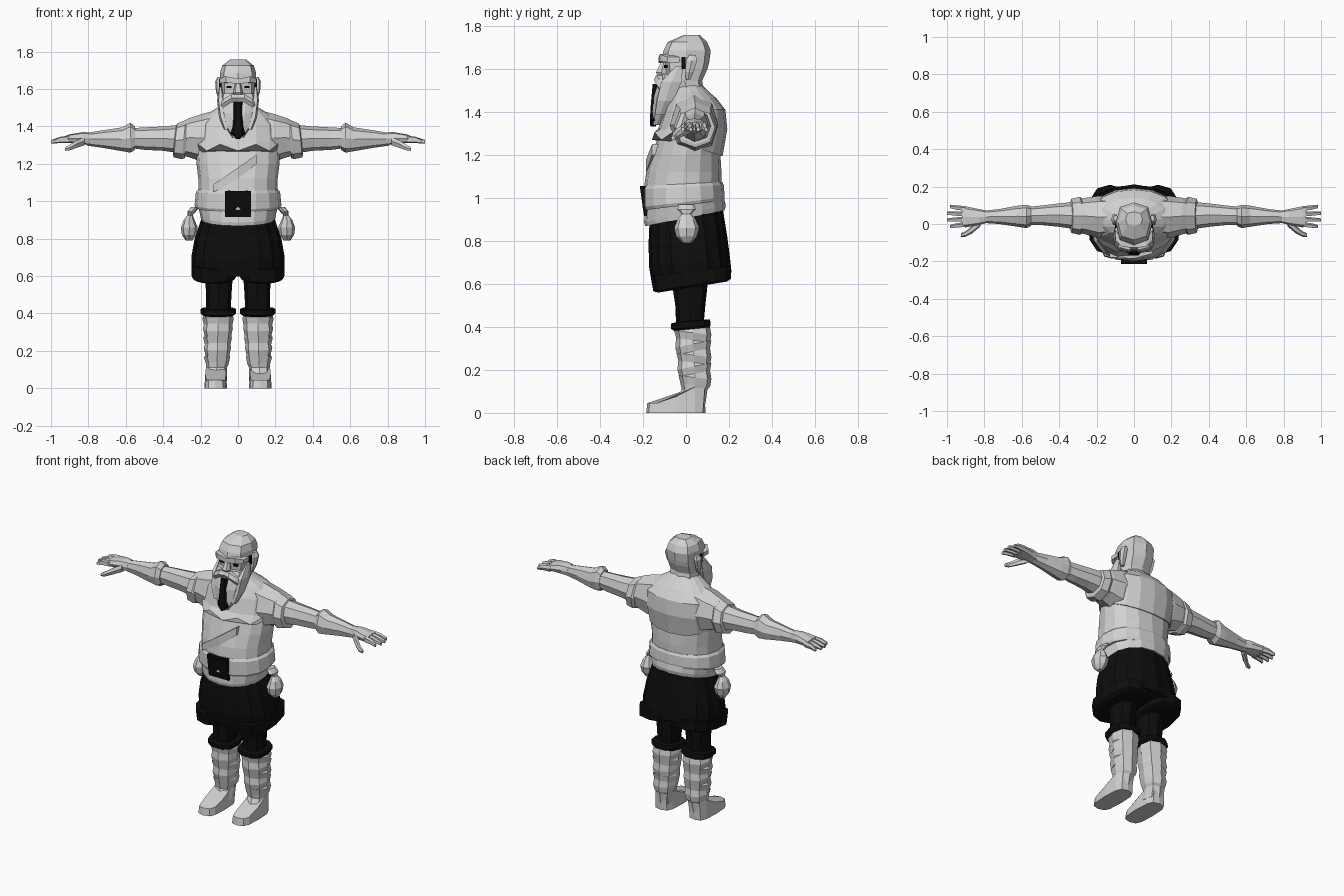
import bpy, bmesh, math
from mathutils import Vector


def material(name, value):
    m = bpy.data.materials.new(name)
    m.diffuse_color = (value, value, value, 1)
    return m


GREY = material("light_grey", 0.64)
BLACK = material("black", 0.004)


def loft(name, rings, mat=GREY, n=8, axis='z', p=0.8, turn=0.0, mirror=False, warp=None):
    """Skin rings (t, a0, a1, b0, b1[, tilt]) stacked along z (a=x, b=y) or x (a=y, b=z)."""
    unit = []
    for i in range(n):
        t = turn + 2 * math.pi * i / n
        c, s = math.cos(t), math.sin(t)
        unit.append((math.copysign(abs(c) ** p, c) if abs(c) > 1e-6 else 0,
                     math.copysign(abs(s) ** p, s) if abs(s) > 1e-6 else 0))
    mu, mv = max(abs(u) for u, v in unit), max(abs(v) for u, v in unit)
    bm = bmesh.new()
    loops = []
    for k, (t, a0, a1, b0, b1, *tilt) in enumerate(rings):
        loop = []
        for i, (u, v) in enumerate(unit):
            a = (a0 + a1) / 2 + u / mu * (a1 - a0) / 2
            b = (b0 + b1) / 2 + v / mv * (b1 - b0) / 2
            h = t + (tilt[0] * (b - (b0 + b1) / 2) if tilt else 0)
            co = Vector((a, b, h) if axis == 'z' else (h, a, b))
            if warp:
                co = warp(co, k, i)
            loop.append(bm.verts.new(co))
        loops.append(loop)
    for lo, hi in zip(loops, loops[1:]):
        for i in range(n):
            j = (i + 1) % n
            bm.faces.new((lo[i], lo[j], hi[j], hi[i]))
    bm.faces.new(loops[0][::-1])
    bm.faces.new(loops[-1])
    bmesh.ops.recalc_face_normals(bm, faces=bm.faces)
    me = bpy.data.meshes.new(name)
    bm.to_mesh(me)
    bm.free()
    me.materials.append(mat)
    ob = bpy.data.objects.new(name, me)
    bpy.context.collection.objects.link(ob)
    if mirror:
        ob.modifiers.new("mirror", 'MIRROR').use_mirror_merge = False
    return ob


def sym(z, x, y0, y1, tilt=0.0):
    return (z, -x, x, y0, y1, tilt)


Q = math.pi / 4

# Torso with a rounded belly
loft("torso", [sym(0.92, .19, -.18, .17, .2), sym(1.05, .212, -.195, .165),
               sym(1.12, .212, -.185, .165), sym(1.20, .222, -.158, .16),
               sym(1.30, .225, -.125, .165), sym(1.42, .215, -.095, .165),
               sym(1.48, .14, -.07, .12), sym(1.53, .07, -.05, .07)], n=16, p=0.9)


# Vest over the shoulders, its lower edge pointed at the back and jagged in front
def vest_edge(co, k, i):
    if k == 0:
        co.z += 0.06 * (1 - max(0, co.y) / .18)
        if co.y < -.03:
            co.z += 0.02 + (0.035 if i % 2 else 0)
    return co


loft("vest", [sym(1.19, .228, -.158, .17), sym(1.32, .236, -.13, .192),
              sym(1.41, .225, -.10, .183), sym(1.465, .17, -.075, .14),
              sym(1.515, .085, -.055, .08)], n=16, p=0.9, warp=vest_edge)

# Chest strap, waist belt, hem and buckle
loft("chest_strap", [(-.13, -.178, -.13, 1.05, 1.09), (0, -.185, -.14, 1.12, 1.18),
                     (.10, -.158, -.09, 1.20, 1.25)], n=4, axis='x', turn=Q)
loft("waist_belt", [sym(.965, .225, -.195, .175, .12), sym(.98, .232, -.203, .18, .12),
                    sym(1.05, .225, -.203, .176, .05), sym(1.065, .212, -.196, .168, .05)],
     n=16, p=0.9)
loft("shirt_hem", [sym(.905, .198, -.19, .18, .2), sym(.925, .202, -.195, .185, .2),
                   sym(.98, .214, -.19, .176, .15)], n=16, p=0.9)
loft("buckle", [sym(.915, .07, -.195, -.16), sym(1.055, .07, -.215, -.18)],
     BLACK, n=4, turn=Q)


# Pleated shorts
def pleat(co, k, i):
    if i % 2:
        co.x *= .965
        co.y = .02 + (co.y - .02) * .965
    return co


loft("shorts", [sym(.625, .245, -.158, .212, .15), sym(.70, .25, -.172, .205, .1),
                sym(.80, .232, -.174, .192, .1), sym(.88, .205, -.172, .178, .15),
                sym(.94, .185, -.165, .168, .2)], BLACK, n=32, p=0.85, warp=pleat)
loft("shorts_leg", [(.585, .03, .23, -.13, .19, .16), (.595, .01, .247, -.152, .21, .16),
                    (.66, .004, .25, -.165, .208, .12)], BLACK, n=12, p=.8, mirror=True)
loft("trouser_leg", [(.39, .04, .17, -.045, .08), (.50, .035, .17, -.05, .09),
                     (.64, .025, .18, -.07, .105)], BLACK, n=8, mirror=True)

# Boots: black cuff, wrapped shaft, heel and pointed foot
loft("boot_cuff", [(.39, .022, .19, -.055, .11, .1), (.40, .01, .20, -.07, .115, .1),
                   (.425, .012, .20, -.07, .112, .1), (.428, .03, .18, -.05, .095, .1)],
     BLACK, n=10, mirror=True)
shaft = [(.04, .06, .175, -.06, .09), (.11, .06, .168, -.02, .10)]
for i in range(5):
    z, g = .13 + i * .052, i * .005
    lean = .2 if i % 2 else -.12
    shaft += [(z, .05 - g, .172 + g * .5, -.026 - g, .112, lean),
              (z + .035, .043 - g, .181 + g * .5, -.035 - g, .118, lean)]
shaft.append((.40, .03, .18, -.05, .11, .1))
loft("boot_shaft", shaft, n=8, mirror=True)


def foot_slope(co, k, i):
    if k == 1:   # upper rim rises from the toe to the ankle
        co.z = .045 if co.y < -.12 else (.075 if co.y < -.04 else .12)
        if co.y > .05:
            co.y = .088
    return co


loft("foot", [(0, .058, .18, -.185, .09), (.05, .064, .175, -.18, .085)],
     n=12, p=.6, mirror=True, warp=foot_slope)

# Belt pouches with a tied neck
loft("pouch", [(.79, .245, .28, -.015, .025), (.82, .222, .30, -.045, .05),
               (.86, .215, .306, -.055, .062), (.90, .232, .29, -.04, .045),
               (.925, .242, .27, -.02, .025), (.945, .225, .27, -.04, .045),
               (.97, .205, .25, -.035, .04)], n=8, p=1, mirror=True)

# Arms: sleeve, sleeve rim, upper arm, bracer and hand
loft("sleeve", [(.10, -.07, .15, 1.22, 1.49), (.19, -.075, .15, 1.21, 1.468),
                (.26, -.055, .14, 1.235, 1.445), (.32, -.04, .125, 1.25, 1.415)],
     n=8, axis='x', p=.9, mirror=True)
loft("sleeve_rim", [(.275, -.05, .135, 1.23, 1.425, -.1), (.29, -.058, .145, 1.225, 1.435, -.1),
                    (.335, -.048, .135, 1.235, 1.415, -.1), (.34, -.03, .12, 1.25, 1.40, -.1)],
     n=8, axis='x', p=.9, mirror=True)
loft("upper_arm", [(.30, -.03, .12, 1.255, 1.41), (.40, -.015, .11, 1.27, 1.40),
                   (.50, -.005, .098, 1.275, 1.395), (.58, -.005, .09, 1.285, 1.39)],
     n=8, axis='x', p=.9, mirror=True)
loft("forearm", [(.55, -.01, .095, 1.275, 1.40), (.575, -.022, .103, 1.26, 1.42),
                 (.62, -.015, .098, 1.268, 1.395), (.72, 0, .08, 1.285, 1.38),
                 (.81, .006, .07, 1.298, 1.365)], n=8, axis='x', p=.9, mirror=True)
loft("palm", [(.79, .005, .072, 1.30, 1.368), (.83, -.005, .08, 1.305, 1.37),
              (.90, -.018, .094, 1.312, 1.358), (.92, -.015, .095, 1.312, 1.352)],
     n=8, axis='x', p=.7, mirror=True)
for i in range(4):
    y0 = -.016 + i * .028
    tip = (.985, 1.0, 1.0, .985)[i]
    fan = (i - 1.5) * .004
    loft("finger_%d" % (i + 1), [(.90, y0, y0 + .027, 1.312, 1.352),
                                 (.95, y0 + fan, y0 + .026 + fan, 1.312, 1.345),
                                 (tip, y0 + fan * 2 + .004, y0 + .022 + fan * 2, 1.308, 1.328)],
         n=5, axis='x', p=.8, mirror=True)
loft("thumb", [(.82, -.012, .03, 1.30, 1.345), (.865, -.05, -.008, 1.285, 1.325),
               (.90, -.068, -.038, 1.272, 1.302), (.925, -.07, -.05, 1.27, 1.288)],
     n=6, axis='x', p=.9, mirror=True)

# Head, brow, nose, eyes and ears
loft("head", [sym(1.48, .085, -.06, .085), sym(1.545, .088, -.09, .075),
              sym(1.60, .093, -.097, .10), sym(1.632, .094, -.10, .108),
              sym(1.645, .097, -.115, .11), sym(1.685, .097, -.105, .115),
              sym(1.725, .085, -.085, .098), sym(1.757, .045, -.01, .065)], n=8, p=.72)
loft("brow", [(.0, -.127, -.09, 1.628, 1.655), (.065, -.122, -.08, 1.635, 1.668),
              (.10, -.085, -.03, 1.63, 1.655)], n=4, axis='x', turn=Q, mirror=True)
loft("nose", [sym(1.565, .02, -.128, -.09), sym(1.582, .026, -.14, -.09),
              sym(1.635, .013, -.115, -.09)], n=6, p=.8)
loft("eye", [(.035, -.102, -.09, 1.605, 1.617), (.062, -.100, -.085, 1.605, 1.617)],
     BLACK, n=4, axis='x', turn=Q, mirror=True)
loft("sideburn", [(1.60, .088, .102, -.02, -.002), (1.655, .088, .102, -.022, -.002)],
     BLACK, n=4, turn=Q, mirror=True)
loft("ear", [(1.55, .085, .105, 0, .02), (1.585, .085, .118, -.005, .035),
             (1.64, .085, .122, .0, .052), (1.665, .085, .11, .015, .045)],
     n=6, p=.8, mirror=True)

# Beard, side locks, moustache and dark braid
loft("beard", [sym(1.34, .03, -.158, -.115), sym(1.40, .07, -.155, -.075),
               sym(1.47, .088, -.15, -.045), sym(1.53, .098, -.132, -.02),
               sym(1.575, .09, -.108, -.02)], n=10, p=.75)
loft("beard_lock", [(1.385, .05, .075, -.145, -.10), (1.45, .058, .102, -.135, -.06),
                    (1.54, .075, .112, -.115, -.02), (1.61, .086, .102, -.05, -.015)],
     n=6, p=.8, mirror=True)
loft("moustache", [(0, -.142, -.09, 1.535, 1.572), (.035, -.15, -.09, 1.53, 1.572),
                   (.075, -.138, -.08, 1.505, 1.55), (.098, -.115, -.08, 1.495, 1.515)],
     n=6, axis='x', p=.8, mirror=True)
loft("braid", [sym(1.333, .008, -.166, -.14), sym(1.362, .042, -.168, -.125),
               sym(1.43, .03, -.164, -.13), sym(1.53, .023, -.155, -.11)],
     BLACK, n=6, p=.8)
